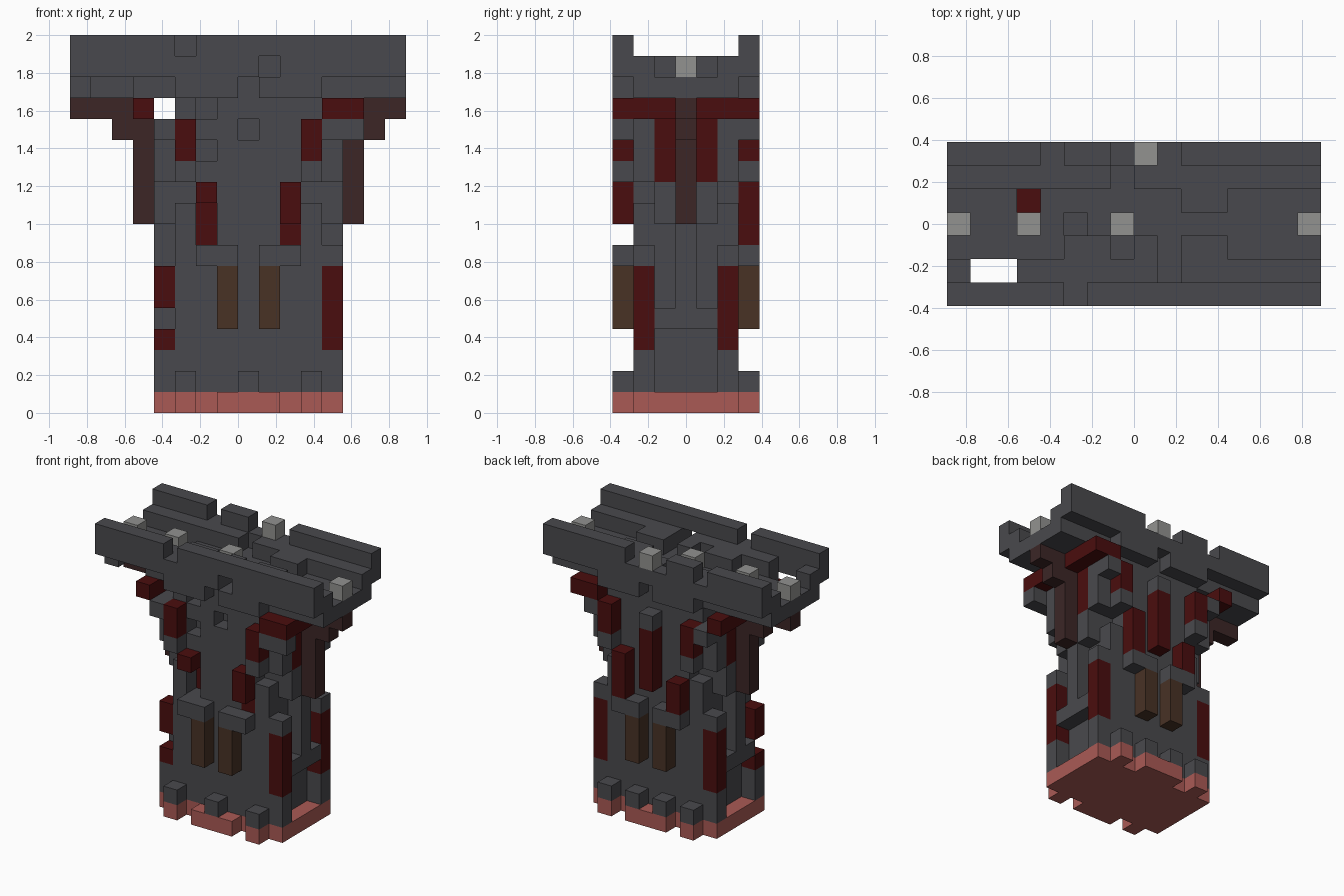
import bpy
import bmesh
from mathutils import Vector

cube = bpy.data.objects.get("Cube")
if cube:
    bpy.data.objects.remove(cube, do_unlink=True)

UNIT = 2 / 18
MID_X, MID_Y = 8, 3
cells = {}


def span(v):
    return range(v[0], v[1] + 1) if isinstance(v, tuple) else (v,)


def blocks(x, y, z, mirror):
    """All block positions of a box, optionally mirrored left-right and front-back."""
    for i in span(x):
        for j in span(y):
            for k in span(z):
                yield i, j, k
                if mirror:
                    yield 2 * MID_X - i, j, k
                    yield i, 2 * MID_Y - j, k
                    yield 2 * MID_X - i, 2 * MID_Y - j, k


def fill(part, x, y, z, mirror=True):
    for c in blocks(x, y, z, mirror):
        if 0 <= c[0] < 16:
            cells[c] = part


def carve(x, y, z, mirror=False):
    for c in blocks(x, y, z, mirror):
        cells.pop(c, None)


def material(name, rgb):
    def linear(v):
        v /= 255
        return v / 12.92 if v <= 0.04045 else ((v + 0.055) / 1.055) ** 2.4
    color = [linear(v) for v in rgb] + [1]
    m = bpy.data.materials.new(name)
    m.use_nodes = True
    m.diffuse_color = color
    m.node_tree.nodes["Principled BSDF"].inputs["Base Color"].default_value = color
    return m


stone = material("dark stone", (73, 73, 77))
red = material("deep red", (74, 13, 14))
brown = material("brown wood", (72, 50, 37))
umber = material("dark umber", (60, 38, 38))
pink = material("pink brick", (170, 90, 85))
pale = material("pale grey", (146, 146, 144))

part_material = {
    "base_plate": pink, "trunk": stone, "base_studs": stone,
    "corner_posts": stone, "post_panels": red, "side_rails": stone,
    "side_ribs": stone, "window_shutters": brown, "window_ledges": stone,
    "red_brackets": red, "bracket_caps": stone, "side_braces": umber,
    "deck": stone, "deck_beams": stone, "parapets": stone, "lanterns": pale,
}

# Base plate with teeth front and back
fill("base_plate", (4, 12), (1, 5), 0)
fill("base_plate", (7, 9), 0, 0)
fill("base_plate", 11, 0, 0)

# Trunk and the studs around its foot
fill("trunk", (5, 11), (1, 5), (1, 14))
carve(11, 1, 10, mirror=True)
for i in (5, 8, 11):
    fill("base_studs", i, 0, 1, False)
for i in (5, 7, 9, 11):
    fill("base_studs", i, 6, 1, False)

# Corner posts with red panels
fill("corner_posts", 12, 1, (1, 2))
fill("post_panels", 12, 1, (3, 6))
fill("corner_posts", 12, 1, 7)

# Side foot, rail and ribs
fill("side_ribs", 12, (2, 4), 1)
carve(12, (2, 4), 1, mirror=True)
fill("side_rails", 12, (2, 4), 4)
fill("side_ribs", 12, 3, (5, 13))
fill("side_ribs", 12, 2, (9, 10))
fill("side_ribs", 12, 1, (11, 12))

# Shutters and ledges, front and back
fill("window_shutters", 9, 0, (4, 6))
fill("window_ledges", (9, 10), 0, 7)

# Stepped red brackets with stone caps
fill("red_brackets", 10, 0, (8, 10))
fill("bracket_caps", 11, 0, 11)
fill("red_brackets", 11, 0, (12, 13))
fill("bracket_caps", 12, (0, 1), 13)
fill("red_brackets", 12, 0, 14)
fill("red_brackets", 13, (0, 2), 14)
fill("red_brackets", 12, 2, (11, 13))
fill("red_brackets", 8, 6, (9, 12), False)
fill("bracket_caps", 8, 6, 13, False)
fill("bracket_caps", 13, 0, 13, False)

# Timber braces under the deck ends
fill("side_braces", 13, 3, (9, 14))
fill("side_braces", 14, 3, (13, 14))
fill("side_braces", (15, 16), 3, 14)

# Deck, beams and parapets
fill("deck", (0, 15), (1, 5), 15, False)
fill("deck", (9, 11), 0, 15)
fill("deck_beams", (0, 15), 1, 16, False)
fill("deck_beams", (0, 15), 5, 16, False)
fill("deck_beams", (5, 11), 2, 16, False)
fill("deck_beams", (10, 11), 4, 16, False)
for side in (0, 6):
    fill("parapets", (0, 15), side, (16, 17), False)

# Lanterns on the deck and the rear parapet
for i in (0, 3, 7, 15):
    fill("lanterns", i, 3, 16, False)
carve((7, 9), 6, 17)
carve(4, 6, 17)
fill("lanterns", 8, 6, 17, False)

# Missing blocks that give the ruined look
carve(5, 0, 17)
carve(9, 0, 16)
carve(9, (1, 2), 16)
carve(7, 2, 16)
carve(7, 5, 16)
carve((1, 2), 1, (15, 16))
carve(3, 4, 15)
carve(5, 3, 15)
carve(4, (0, 6), 14)
carve(4, 1, 4)
carve(4, 1, 7)
carve(10, 0, 8)
carve(6, 0, (8, 9))
carve(6, 1, (8, 9))
carve(6, 6, 10)
carve(6, 1, 12)
carve(6, 1, 14)
carve(8, 1, 13)
fill("red_brackets", 10, 1, 8, False)
fill("red_brackets", 6, 2, (8, 9), False)


def build(part):
    """Skin the exposed sides of one part's blocks and merge flat areas."""
    bm = bmesh.new()
    for c in [c for c, p in cells.items() if p == part]:
        for axis in range(3):
            for sign in (-1, 1):
                n = list(c)
                n[axis] += sign
                if tuple(n) in cells:
                    continue
                ring = []
                for a, b in ((0, 0), (1, 0), (1, 1), (0, 1)):
                    v = Vector(c)
                    v[axis] += sign > 0
                    v[(axis + 1) % 3] += a
                    v[(axis + 2) % 3] += b
                    v -= Vector((MID_X, MID_Y + 0.5, 0))
                    ring.append(bm.verts.new(v * UNIT))
                bm.faces.new(ring if sign > 0 else ring[::-1])
    bmesh.ops.remove_doubles(bm, verts=bm.verts, dist=UNIT / 100)
    bmesh.ops.dissolve_limit(bm, angle_limit=0.01, verts=bm.verts, edges=bm.edges)
    mesh = bpy.data.meshes.new(part)
    bm.to_mesh(mesh)
    bm.free()
    mesh.materials.append(part_material[part])
    bpy.context.collection.objects.link(bpy.data.objects.new(part, mesh))


for part in part_material:
    build(part)
